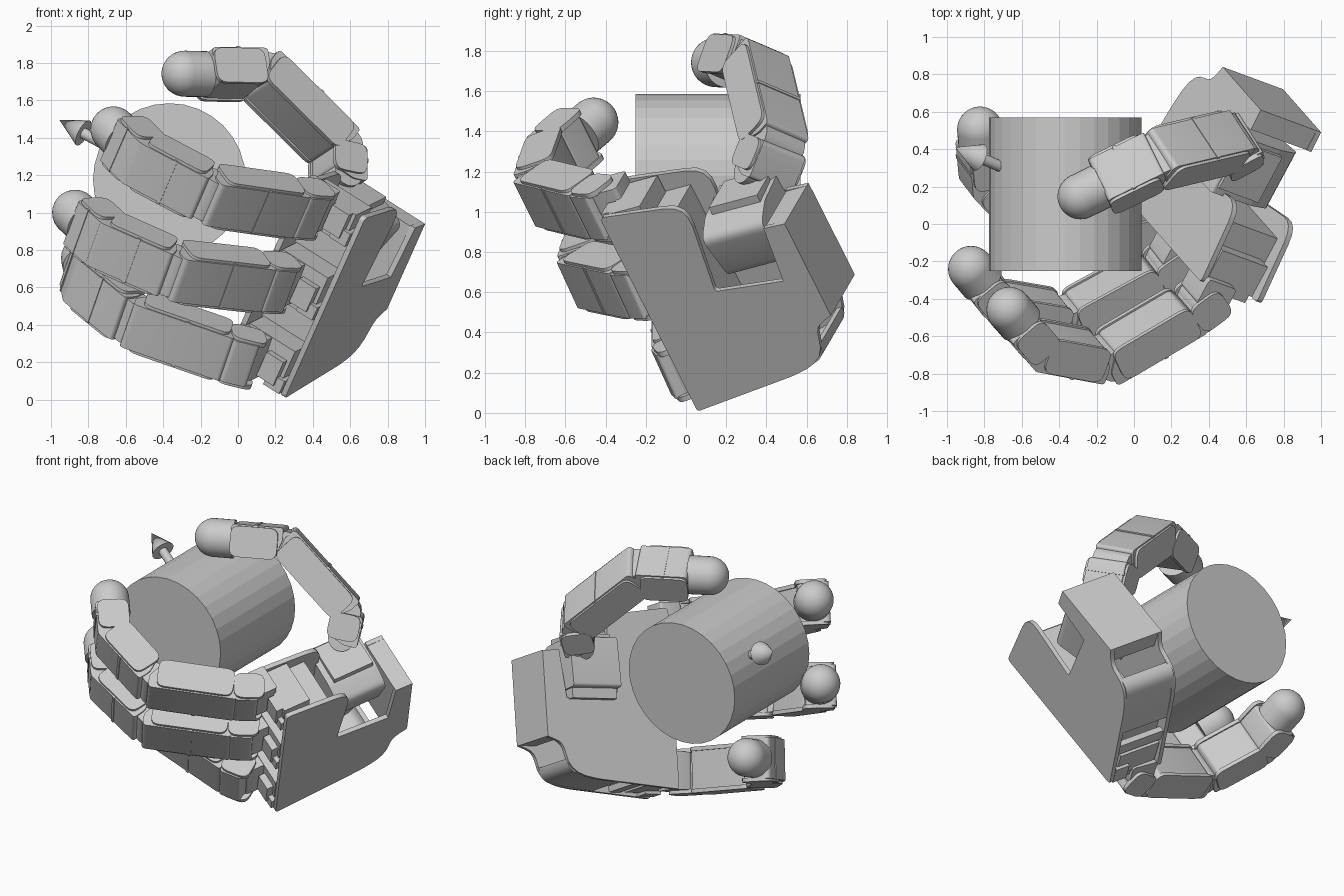
import bpy, bmesh
from math import sin, cos, radians
from mathutils import Vector as V, Matrix

if "Cube" in bpy.data.objects:
    bpy.data.objects.remove(bpy.data.objects["Cube"])

# Palm frame: U across the knuckles, W towards the wrist, N out of the back
K = V((0.25, 0.057, 0.007))
U = V((0.370, -0.419, 0.829)).normalized()
N = V((0.807, -0.298, -0.511)).normalized()
W = U.cross(N).normalized()


def palm_pt(u, w, n):
    return K + U * u + W * w + N * n


def frame(o, x, y, z):
    return Matrix.Translation(o) @ Matrix((x, y, z)).transposed().to_4x4()


def finish(name, bm, smooth=False):
    bmesh.ops.recalc_face_normals(bm, faces=bm.faces)
    me = bpy.data.meshes.new(name)
    bm.to_mesh(me)
    bm.free()
    ob = bpy.data.objects.new(name, me)
    bpy.context.collection.objects.link(ob)
    if smooth:
        bpy.context.view_layer.objects.active = ob
        ob.select_set(True)
        bpy.ops.object.shade_smooth_by_angle(angle=radians(35))
        ob.select_set(False)
    return ob


def rounded(pts, steps=4):
    """Corners given as (x, y, radius) become short curves."""
    out = []
    for i, (x, y, r) in enumerate(pts):
        p = V((x, y))
        if r == 0:
            out.append(p)
            continue
        a = V(pts[i - 1][:2]) - p
        b = V(pts[(i + 1) % len(pts)][:2]) - p
        a = p + a.normalized() * r
        b = p + b.normalized() * r
        for k in range(steps + 1):
            t = k / steps
            out.append(a * (1 - t) ** 2 + p * 2 * t * (1 - t) + b * t * t)
    return out


def prism(name, outline, mat, z0, z1):
    bm = bmesh.new()
    lo = [bm.verts.new(mat @ V((p[0], p[1], z0))) for p in outline]
    hi = [bm.verts.new(mat @ V((p[0], p[1], z1))) for p in outline]
    n = len(lo)
    bm.faces.new(lo[::-1])
    bm.faces.new(hi)
    for i in range(n):
        bm.faces.new((lo[i], lo[(i + 1) % n], hi[(i + 1) % n], hi[i]))
    return finish(name, bm, True)


def rect(x0, x1, y0, y1, r=0.0):
    return rounded([(x0, y0, r), (x1, y0, r), (x1, y1, r), (x0, y1, r)])


def rod(name, a, b, r1, r2, seg, smooth=False):
    bm = bmesh.new()
    d = b - a
    m = Matrix.Translation((a + b) / 2) @ d.to_track_quat('Z', 'Y').to_matrix().to_4x4()
    bmesh.ops.create_cone(bm, cap_ends=True, segments=seg, radius1=r1, radius2=r2,
                          depth=d.length, matrix=m)
    return finish(name, bm, smooth)


# Held cylinder with a direction arrow
CC = V((-0.367, 0.16, 1.177))
rod("held_cylinder", V((CC.x, -0.25, CC.z)), V((CC.x, 0.57, CC.z)), 0.408, 0.408, 32)
tip = V((-0.955, 0.41, 1.495))
ad = (tip - CC).normalized()
rod("arrow_shaft", CC, tip - ad * 0.15, 0.03, 0.03, 16, True)
rod("arrow_head", tip - ad * 0.155, tip, 0.076, 0.0, 16, True)

# Palm: back and front plates sharing one outline, wrist box between them
PM = frame(K, U, W, N)
outline = rounded([(0, 0, 0.02), (1.161, 0, 0.03), (1.105, 0.47, 0.12), (0.61, 0.40, 0.02),
                   (0.569, 0.775, 0.0), (0.875, 0.81, 0), (0.87, 0.93, 0), (0.32, 0.93, 0),
                   (0.28, 0.82, 0.06), (0.10, 0.79, 0.12), (0.055, 0.60, 0.06)])
prism("back_plate", outline, PM, -0.03, 0.0)
prism("front_plate", outline, PM, -0.40, -0.37)
prism("wrist_box", rect(0.32, 0.87, 0.81, 0.93), PM, -0.40, 0.0)

# Curved side wall of the hollow palm, and a rib towards the fingers
wall = rounded([(0.18, 0.795, 0), (0.10, 0.785, 0.07), (0.06, 0.60, 0.06), (0.04, 0.42, 0),
                (0.07, 0.42, 0), (0.09, 0.60, 0.06), (0.125, 0.755, 0.05), (0.18, 0.765, 0)])
prism("side_wall", wall, PM, -0.385, -0.015)
prism("side_rib", rect(0.035, 0.075, 0.22, 0.30), PM, -0.385, -0.015)
prism("palm_spine", rect(0.10, 1.04, 0.18, 0.34), PM, -0.38, -0.02)


def link(name, o, d, axis, start, stop, over=0.05):
    """Finger segment: body longer on its outer side, two rounded cheeks, hinge barrel."""
    d = d.normalized()
    axis = (axis - d * axis.dot(d)).normalized()
    m = frame(o, d, axis.cross(d), axis)
    body = rounded([(start + 0.02, -0.09, 0.02), (stop - 0.03, -0.09, 0.02),
                    (stop + over, 0.02, 0.02), (stop + over, 0.107, 0.03),
                    (start - 0.03, 0.107, 0.02), (start - 0.03, 0.02, 0.02)])
    prism(name + "_body", body, m, -0.13, 0.13)
    for s in (-1, 1):
        z = sorted((s * 0.12, s * 0.146))
        prism(name + "_cheek", rect(start, stop, -0.10, 0.098, 0.055), m, *z)
    mid = start * 0.55 + stop * 0.45
    prism(name + "_strap", rect(mid, mid + 0.02, 0.0, 0.111), m, -0.135, 0.135)
    rod(name + "_hinge", o - axis * 0.12, o + axis * 0.12, 0.085, 0.085, 20, True)


def fingertip(name, o, d, back):
    d = d.normalized()
    bm = bmesh.new()
    m = Matrix.Translation(o) @ d.to_track_quat('Z', 'Y').to_matrix().to_4x4()
    bmesh.ops.create_uvsphere(bm, u_segments=32, v_segments=20, radius=0.123, matrix=m)
    finish(name + "_tip", bm, True)
    rod(name + "_collar", o - d * back, o, 0.123, 0.123, 32, True)


# Three fingers: knuckle position, curl angles, sideways roll
fingers = [("upper_finger", 1.08, (37, 81, 115), -0.01),
           ("middle_finger", 0.605, (38, 79, 115), -0.07),
           ("lower_finger", 0.13, (69, 112, 146), -0.085)]
# Segment length, then where its cheeks start and stop, measured from its joint
spans = [(0.585, 0.085, 0.57), (0.415, 0.06, 0.415), (0.295, 0.0, 0.205)]
for name, u, curl, roll in fingers:
    # Motor blocks between the plates
    prism(name + "_motor", rect(max(u - 0.13, 0.03), min(u + 0.13, 1.14), 0.015, 0.2), PM, -0.36, -0.06)
    prism(name + "_motor_step", rect(u - 0.09, u + 0.06, -0.03, 0.1), PM, -0.19, -0.08)
    prism(name + "_motor_lug", rect(u - 0.12, u - 0.04, -0.015, 0.1), PM, -0.14, -0.035)
    side = U * cos(roll) + N * sin(roll)
    front = -N * cos(roll) + U * sin(roll)
    p = palm_pt(u, -0.13, -0.29)
    # Knuckle block, and the rounded ears that carry the first hinge
    km = frame(p, -W, side.cross(-W), side)
    prism(name + "_knuckle", rect(-0.17, -0.02, -0.09, 0.09, 0.02), km, -0.12, 0.12)
    a0 = radians(curl[0] * 0.8)
    kd = -W * cos(a0) + front * sin(a0)
    em = frame(p, kd, side.cross(kd), side)
    for s in (-1, 1):
        z = sorted((s * 0.115, s * 0.142))
        prism(name + "_knuckle_ear", rect(-0.11, 0.085, -0.09, 0.09, 0.06), em, *z)
    prism(name + "_knuckle_web", rect(-0.07, 0.075, -0.06, 0.10, 0.02), em, -0.125, 0.125)
    for i, (a, (length, start, stop)) in enumerate(zip(curl, spans)):
        d = -W * cos(radians(a)) + front * sin(radians(a))
        link(f"{name}_segment_{i + 1}", p, d, side, start, stop, 0.05 if i < 2 else 0.0)
        p = p + d * length
    fingertip(name, p, d, 0.11)

# Thumb: rounded motor block in the palm notch, bracket, two segments, tip
MM = frame(K, U, N, W)
motor = rounded([(0.605, -0.14, 0.04), (0.87, -0.06, 0.05), (0.93, -0.20, 0.02),
                 (0.95, -0.48, 0.02), (0.63, -0.50, 0.02)])
prism("thumb_motor", motor, MM, 0.43, 0.775)
prism("thumb_motor_cap", rect(0.85, 0.97, -0.46, -0.20), MM, 0.47, 0.75)
prism("thumb_mount", rect(0.56, 0.66, 0.44, 0.76), PM, -0.45, -0.36)
ax = -V((0.50, -0.79, 0.355)).normalized()
j2, j1 = V((0.535, 0.445, 1.335)), V((0.13, 0.35, 1.735))
tt = V((-0.286, 0.148, 1.743))
tb = j2 - V((0.0, 0.06, 0.15))
link("thumb_bracket", tb, j2 - tb, ax, -0.01, 0.16, 0.0)
link("thumb_segment_1", j2, j1 - j2, ax, 0.03, (j1 - j2).length + 0.01, 0.03)
link("thumb_segment_2", j1, tt - j1, ax, 0.04, (tt - j1).length - 0.12, 0.0)
fingertip("thumb", tt, tt - j1, 0.13)
